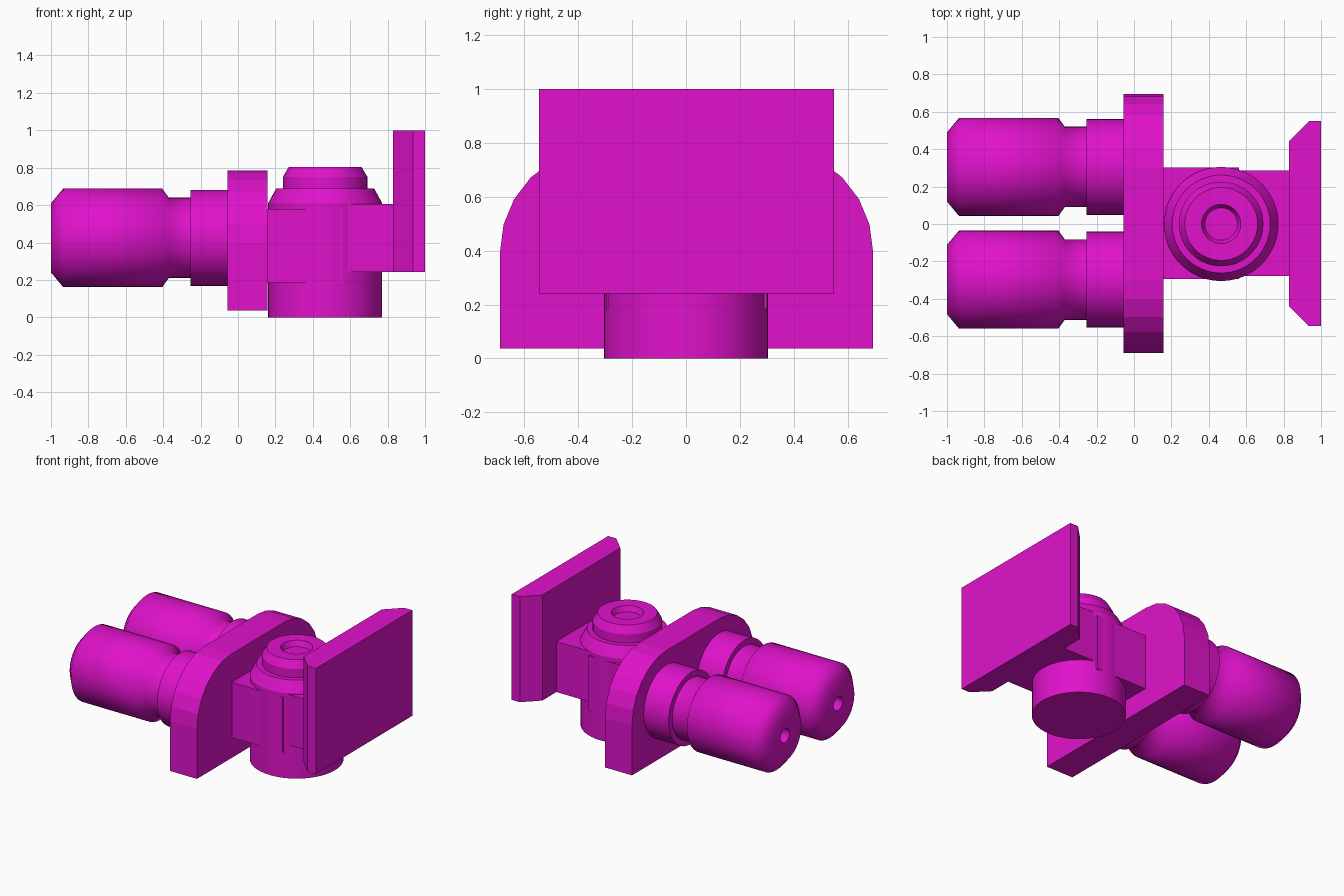
import bpy, bmesh
from math import sin, cos, pi, radians
from mathutils import Matrix, Vector

if "Cube" in bpy.data.objects:
    bpy.data.objects.remove(bpy.data.objects["Cube"])

mat = bpy.data.materials.new("magenta")
mat.diffuse_color = (0.75, 0.006, 0.6, 1)
mat.use_nodes = True
mat.node_tree.nodes["Principled BSDF"].inputs["Base Color"].default_value = mat.diffuse_color


def finish(name, bm, smooth=None):
    bmesh.ops.recalc_face_normals(bm, faces=bm.faces)
    me = bpy.data.meshes.new(name)
    bm.to_mesh(me)
    bm.free()
    me.materials.append(mat)
    ob = bpy.data.objects.new(name, me)
    bpy.context.collection.objects.link(ob)
    if smooth:
        bpy.ops.object.select_all(action='DESELECT')
        ob.select_set(True)
        bpy.context.view_layer.objects.active = ob
        bpy.ops.object.shade_smooth_by_angle(angle=radians(smooth))
    return ob


def lathe(name, profile, matrix, smooth, n=40):
    """Revolve (radius, height) points around local z, with flat end caps."""
    bm = bmesh.new()
    rings = [[bm.verts.new(matrix @ Vector((r * cos(2 * pi * i / n), r * sin(2 * pi * i / n), h)))
              for i in range(n)] for r, h in profile]
    for a, b in zip(rings, rings[1:]):
        for i in range(n):
            j = (i + 1) % n
            bm.faces.new((a[i], a[j], b[j], b[i]))
    bm.faces.new(rings[0])
    bm.faces.new(rings[-1])
    return finish(name, bm, smooth)


def prism(name, outline, vec):
    """Extrude a planar outline along a vector."""
    bm = bmesh.new()
    face = bm.faces.new([bm.verts.new(p) for p in outline])
    ext = bmesh.ops.extrude_face_region(bm, geom=[face], use_keep_orig=True)
    moved = [g for g in ext["geom"] if isinstance(g, bmesh.types.BMVert)]
    bmesh.ops.translate(bm, verts=moved, vec=vec)
    return finish(name, bm)


def box(name, x0, x1, y0, y1, z0, z1):
    return prism(name, [(x0, y0, z0), (x1, y0, z0), (x1, y1, z0), (x0, y1, z0)], (0, 0, z1 - z0))


# Twin barrels along x, each with a tip hole, waist and collar
barrel = [(0.05, -0.9), (0.05, -1), (0.185, -1), (0.263, -0.935), (0.263, -0.405),
          (0.215, -0.37), (0.215, -0.255), (0.257, -0.255), (0.257, -0.03)]
for side, y in (("left", 0.305), ("right", -0.297)):
    lathe(side + "_barrel", barrel,
          Matrix.Translation((0, y, 0.425)) @ Matrix.Rotation(pi / 2, 4, 'Y'), 60)

# Upright mounting plate with rounded upper corners
arc = [(0.304 + 0.388 * cos(radians(a)), 0.397 + 0.388 * sin(radians(a))) for a in range(0, 91, 15)]
half = [(0.692, 0.037)] + arc
outline = half + [(-y, z) for y, z in reversed(half)]
prism("mounting_plate", [(-0.057, y + 0.002, z) for y, z in outline], (0.214, 0, 0))

# Vertical hub with stepped, chamfered top and shallow centre recess
hub = [(0.305, 0), (0.305, 0.61), (0.262, 0.688), (0.226, 0.688), (0.226, 0.75),
       (0.195, 0.803), (0.105, 0.803), (0.087, 0.765)]
lathe("hub", hub, Matrix.Translation((0.466, 0, 0)), 25, 48)

# Blocks joining the hub to both plates
box("hub_block", 0.15, 0.562, -0.295, 0.301, 0.183, 0.58)
box("end_arm", 0.466, 0.835, -0.279, 0.285, 0.242, 0.605)

# End plate with bevelled inner side edges
prism("end_plate", [(0.83, -0.44, 0.242), (0.935, -0.545, 0.242), (1, -0.545, 0.242),
                    (1, 0.55, 0.242), (0.935, 0.55, 0.242), (0.83, 0.445, 0.242)], (0, 0, 0.758))
